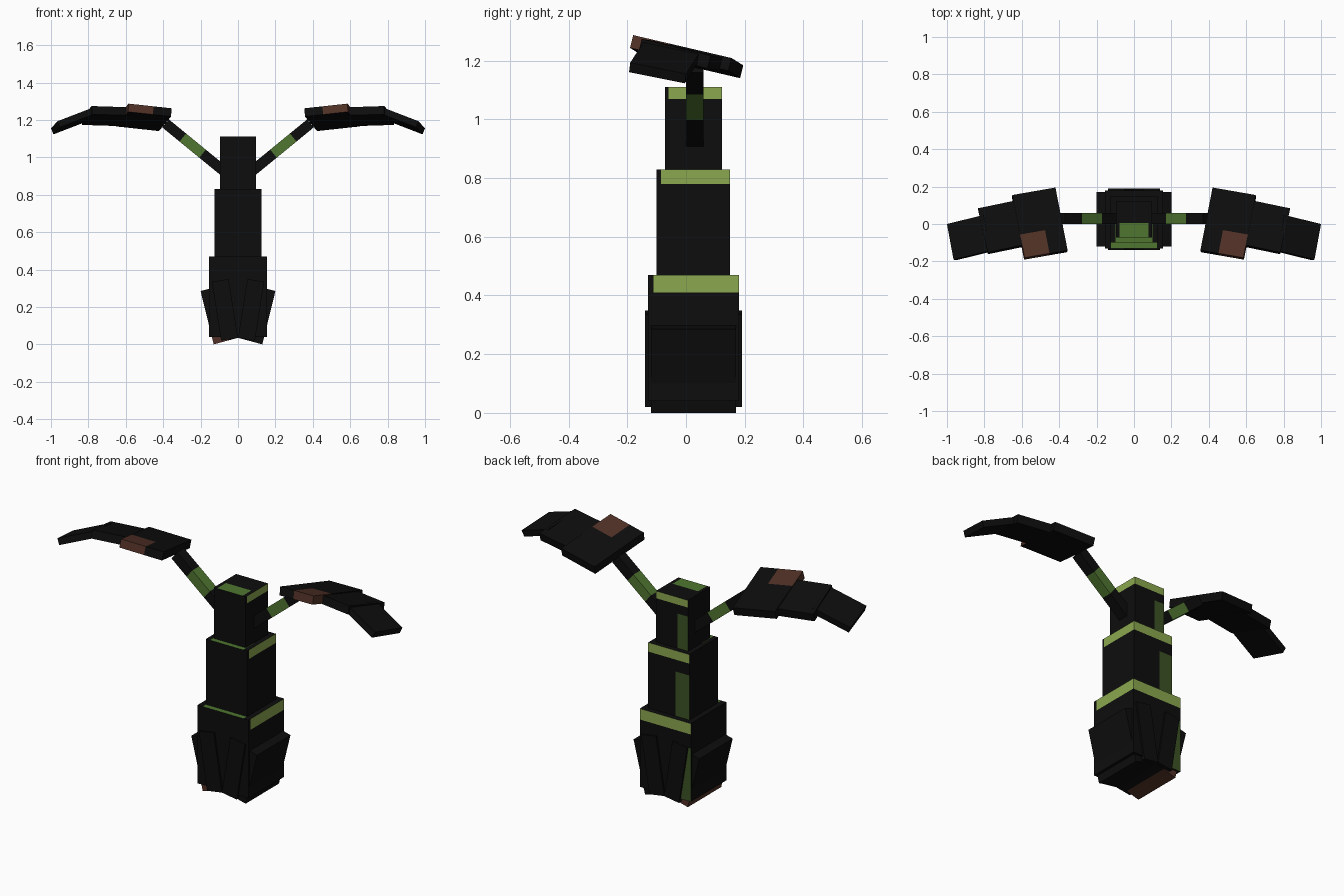
import bpy
import bmesh
from mathutils import Matrix, Vector

cube = bpy.data.objects.get("Cube")
if cube:
    bpy.data.objects.remove(cube, do_unlink=True)


def material(name, color):
    m = bpy.data.materials.new(name)
    m.use_nodes = True
    rgba = (*color, 1)
    m.diffuse_color = rgba
    m.node_tree.nodes["Principled BSDF"].inputs["Base Color"].default_value = rgba
    return m


MATERIALS = [
    material("charcoal", (0.004, 0.004, 0.004)),
    material("light_green", (0.26, 0.39, 0.08)),
    material("leaf_green", (0.08, 0.18, 0.03)),
    material("dark_green", (0.045, 0.085, 0.018)),
    material("brown", (0.08, 0.03, 0.019)),
]
CHARCOAL, LIGHT, LEAF, DARK, BROWN = range(5)


def block(name, origin, u, v, w, cuts=((), (), ()), rule=None, side=1):
    """Box from a corner and three edges; cuts and colour rule use 0..1 box coordinates."""
    bm = bmesh.new()
    bmesh.ops.create_cube(bm, size=1, matrix=Matrix.Translation((0.5, 0.5, 0.5)))
    for axis, places in enumerate(cuts):
        for place in places:
            normal = Vector((0, 0, 0))
            normal[axis] = 1
            bmesh.ops.bisect_plane(bm, geom=bm.verts[:] + bm.edges[:] + bm.faces[:],
                                   plane_co=normal * place, plane_no=normal)
    bm.normal_update()
    if rule:
        for face in bm.faces:
            face.material_index = rule(face.calc_center_median(), face.normal)
    frame = Matrix((u, v, w)).transposed().to_4x4()
    frame.translation = origin
    bm.transform(Matrix.Diagonal((side, 1, 1, 1)) @ frame)
    bmesh.ops.recalc_face_normals(bm, faces=bm.faces[:])
    mesh = bpy.data.meshes.new(name)
    bm.to_mesh(mesh)
    bm.free()
    for m in MATERIALS:
        mesh.materials.append(m)
    obj = bpy.data.objects.new(name, mesh)
    bpy.context.collection.objects.link(obj)
    return obj


def panel(name, origin, u, v, thickness, side, **kw):
    """Thin slab hanging below a top plane spanned by u and v."""
    w = Vector(u).cross(Vector(v)).normalized() * thickness
    return block(name, Vector(origin) - w, u, v, w, side=side, **kw)


# Trunk: three stacked blocks with light rims on two sides
def trunk(name, half, bottom, top, band):
    rim = 1 - band / (top - bottom)

    def rule(c, n):
        if n.z > 0.5:
            return LEAF if c.y < 0.4 and 0.1 < c.x < 0.9 else CHARCOAL
        if n.y > 0.5:
            if c.z > rim:
                return LIGHT
            return DARK if c.x < 0.33 and c.z < 0.68 else CHARCOAL
        if n.x > 0.5 and c.z > rim and c.y > 0.06:
            return LIGHT
        return CHARCOAL

    block(name, (-half, 0.025 - half, bottom), (2 * half, 0, 0), (0, 2 * half, 0),
          (0, 0, top - bottom),
          cuts=((0.1, 0.33, 0.9), (0.06, 0.4), (0.68, rim)), rule=rule)


trunk("trunk_lower", 0.155, 0.04, 0.47, 0.06)
trunk("trunk_middle", 0.125, 0.47, 0.83, 0.05)
trunk("trunk_upper", 0.097, 0.83, 1.11, 0.04)


# Colour rules for the painted patches
def leaf_patch(c, n):
    inside = c.x > 0.42 and c.y < 0.37
    return BROWN if inside and n.z > -0.5 else CHARCOAL


def stem_patch(c, n):
    return LEAF if 0.4 < c.x < 0.72 else CHARCOAL


def husk_patch(c, n):
    return BROWN if c.x < 0.6 and c.z < 0.14 else CHARCOAL


for side, label in ((1, "left"), (-1, "right")):
    # Husk slabs around the base
    spotted = {} if side > 0 else dict(cuts=((0.6,), (), (0.14,)), rule=husk_patch)
    block(f"husk_outer_{label}", (0.13, -0.12, 0), (-0.13, 0, 0.035), (0, 0.29, 0),
          (0.07, 0, 0.285), side=side, **spotted)
    block(f"husk_inner_{label}", (0.09, -0.14, 0.02), (-0.09, 0, 0.014), (0, 0.33, 0),
          (0.05, 0, 0.315), side=side)

    # Stem rising out of the trunk
    block(f"stem_{label}", (0.075, 0, 0.89), (0.33, 0, 0.27), (0, 0.06, 0),
          (-0.035, 0, 0.043), cuts=((0.4, 0.72), (), ()), rule=stem_patch, side=side)

    # Drooping leaf in three overlapping panels
    panel(f"leaf_base_{label}", (0.355, -0.14, 1.262), (0.23, -0.04, 0.025),
          (0.065, 0.335, -0.078), 0.045, side,
          cuts=((0.42,), (0.37,), ()), rule=leaf_patch)
    panel(f"leaf_middle_{label}", (0.56, -0.105, 1.267), (0.222, -0.046, 0.007),
          (0.052, 0.235, -0.057), 0.045, side)
    panel(f"leaf_tip_{label}", (0.77, -0.142, 1.268), (0.195, -0.048, -0.075),
          (0.035, 0.19, -0.038), 0.035, side)
